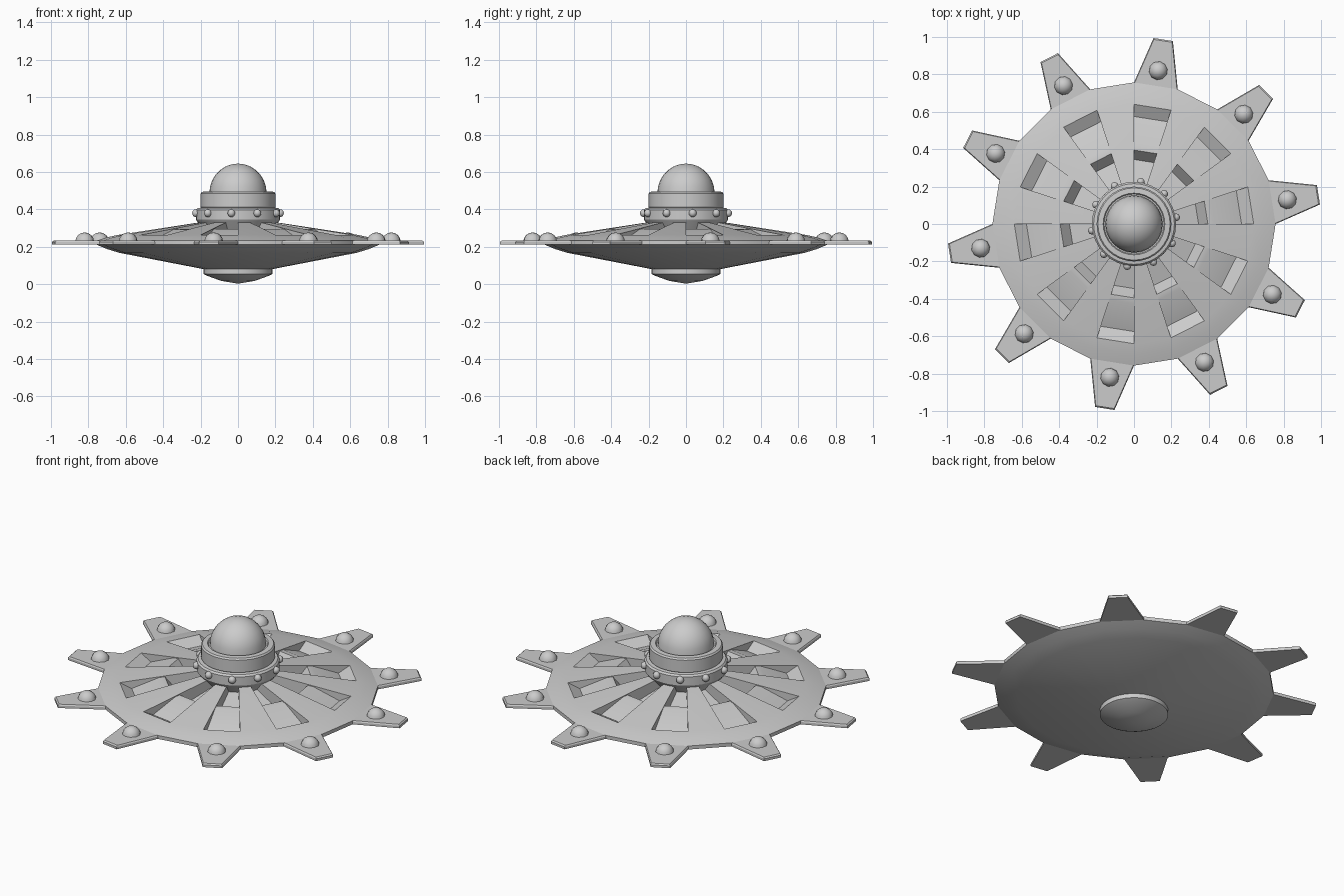
import bpy, bmesh
from math import sin, cos, pi, radians
from mathutils import Vector

if "Cube" in bpy.data.objects:
    bpy.data.objects.remove(bpy.data.objects["Cube"])

N = 20              # hull sides; every second one carries a tooth and a recess
STEP = 2 * pi / N


def polar(r, a, z):
    return Vector((r * cos(a), r * sin(a), z))


def finish(name, bm, angle=None, merge=True):
    if merge:
        bmesh.ops.remove_doubles(bm, verts=bm.verts, dist=1e-5)
    bmesh.ops.recalc_face_normals(bm, faces=bm.faces)
    me = bpy.data.meshes.new(name)
    bm.to_mesh(me)
    bm.free()
    ob = bpy.data.objects.new(name, me)
    bpy.context.collection.objects.link(ob)
    if angle:
        bpy.ops.object.select_all(action='DESELECT')
        ob.select_set(True)
        bpy.context.view_layer.objects.active = ob
        bpy.ops.object.shade_smooth_by_angle(angle=radians(angle))
    return ob


def face(bm, pts):
    # drop repeated points so the pole gives triangles
    out = []
    for p in pts:
        if all((p - q).length > 1e-6 for q in out):
            out.append(p)
    if len(out) > 2:
        bm.faces.new([bm.verts.new(p) for p in out])


def sector(bm, profile, a0, a1):
    for (r0, z0), (r1, z1) in zip(profile, profile[1:]):
        face(bm, [polar(r0, a0, z0), polar(r0, a1, z0),
                  polar(r1, a1, z1), polar(r1, a0, z1)])


def lathe(name, profile, sides, angle=30):
    bm = bmesh.new()
    s = 2 * pi / sides
    for i in range(sides):
        sector(bm, profile, i * s, (i + 1) * s)
    return finish(name, bm, angle)


def dome_profile(r, z0, h, rings):
    return [(r * cos(i * pi / 2 / rings), z0 + h * sin(i * pi / 2 / rings))
            for i in range(rings)] + [(0, z0 + h)]


# Saucer hull: shared underside and rim, alternating spokes and recesses on top
under = [(0, 0.075), (0.18, 0.08), (0.635, 0.168), (0.70, 0.188), (0.757, 0.212),
         (0.757, 0.233), (0.70, 0.251), (0.64, 0.264)]
spoke = [(0.64, 0.264), (0.16, 0.338)]
recess = [(0.64, 0.264), (0.575, 0.228), (0.425, 0.293), (0.395, 0.296),
          (0.345, 0.235), (0.16, 0.285)]
bm = bmesh.new()
for i in range(N):
    a0, a1 = i * STEP, (i + 1) * STEP
    sector(bm, under, a0, a1)
    sector(bm, recess if i % 2 == 0 else spoke, a0, a1)
    # recess side wall, in strips hanging from the spoke line
    for (r0, z0), (r1, z1) in zip(recess, recess[1:]):
        t0, t1 = [0.264 + (0.64 - r) / 0.48 * 0.074 for r in (r0, r1)]
        face(bm, [polar(r0, a0, z0), polar(r1, a0, z1),
                  polar(r1, a0, t1), polar(r0, a0, t0)])
finish("saucer_hull", bm, 20)

# Belly cap
lathe("belly_cap", [(0.185, 0.085), (0.185, 0.055), (0.165, 0.045),
                    (0.09, 0.018), (0, 0.003)], 32, 25)

# Flared neck, collar and drum under the dome
lathe("neck_collar", [(0.155, 0.255), (0.175, 0.285), (0.22, 0.337), (0.225, 0.345),
                      (0.225, 0.397), (0.216, 0.407), (0.195, 0.41)], 32)
lathe("drum", [(0.19, 0.40), (0.20, 0.415), (0.20, 0.485), (0.193, 0.494),
               (0.165, 0.496), (0.16, 0.488), (0.14, 0.488)], 32)
lathe("dome", dome_profile(0.153, 0.488, 0.157, 7), 24, 50)

# Ten teeth around the rim, with lamps on the teeth and studs on the collar
for k in range(N // 2):
    mid = (k + 0.5) * 2 * STEP - STEP / 2
    tip = radians(3)
    outline = [(0.735, mid - STEP / 2), (0.757, mid - STEP / 2), (1.0, mid - tip),
               (1.0, mid + tip), (0.757, mid + STEP / 2), (0.735, mid + STEP / 2)]
    bm = bmesh.new()
    low = [bm.verts.new(polar(r, a, 0.212)) for r, a in outline]
    mid_ring = [bm.verts.new(polar(r, a, 0.226)) for r, a in outline]
    # top edge is pulled in slightly for a chamfer
    c = polar(0.86, mid, 0)
    high = []
    for r, a in outline:
        p = polar(r, a, 0.233)
        if r > 0.74:
            d = Vector((c.x - p.x, c.y - p.y, 0)).normalized()
            p += d * 0.008
        high.append(bm.verts.new(p))
    for lo, up in ((low, mid_ring), (mid_ring, high)):
        for i in range(6):
            j = (i + 1) % 6
            bm.faces.new((lo[i], lo[j], up[j], up[i]))
    bm.faces.new(low)
    bm.faces.new(high)
    finish(f"rim_tooth_{k + 1}", bm)

    lamp = lathe(f"tooth_lamp_{k + 1}", dome_profile(0.051, 0, 0.05, 4), 10, 50)
    lamp.location = polar(0.83, mid, 0.227)
    lamp.rotation_euler.z = mid

    bm = bmesh.new()
    bmesh.ops.create_uvsphere(bm, u_segments=10, v_segments=8, radius=0.021)
    stud = finish(f"collar_stud_{k + 1}", bm, 50)
    stud.location = polar(0.228, mid, 0.38)
